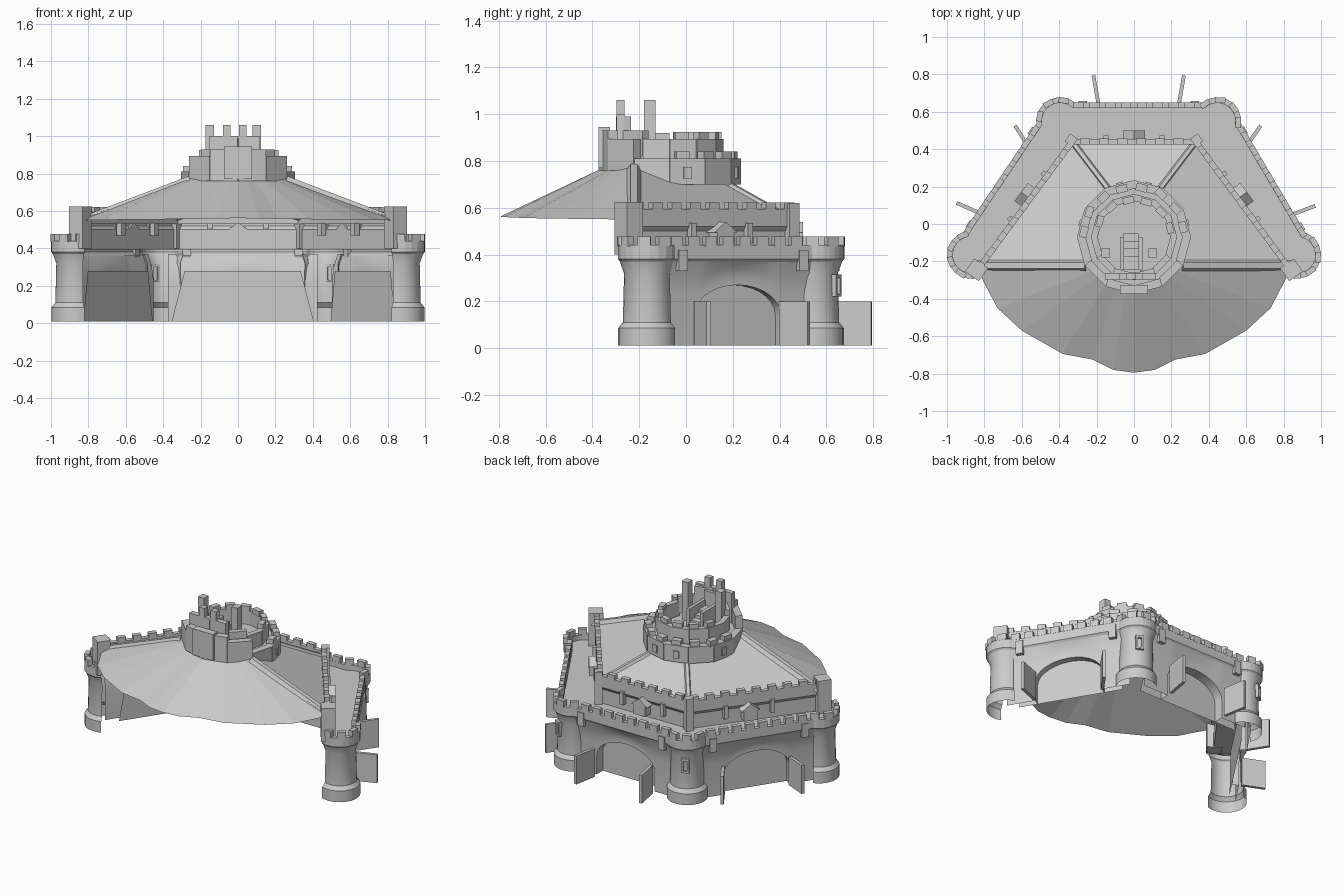
import bpy, bmesh, math
from mathutils import Vector

if "Cube" in bpy.data.objects:
    bpy.data.objects.remove(bpy.data.objects["Cube"])

rad = math.radians

def add(name, verts, faces, smooth=False):
    me = bpy.data.meshes.new(name)
    me.from_pydata([tuple(v) for v in verts], [], faces)
    bm = bmesh.new(); bm.from_mesh(me)
    bmesh.ops.recalc_face_normals(bm, faces=bm.faces)
    bm.to_mesh(me); bm.free()
    ob = bpy.data.objects.new(name, me)
    bpy.context.collection.objects.link(ob)
    if smooth:
        bpy.context.view_layer.objects.active = ob
        ob.select_set(True)
        bpy.ops.object.shade_smooth_by_angle(angle=rad(35))
        ob.select_set(False)
    return ob

def boxes(name, items):
    """items: (x, y, z0, z1, length, depth, rotation)"""
    V, F = [], []
    for x, y, z0, z1, sx, sy, rot in items:
        b = len(V); c, s = math.cos(rot), math.sin(rot)
        for z in (z0, z1):
            for u, v in ((-1, -1), (1, -1), (1, 1), (-1, 1)):
                u, v = u * sx / 2, v * sy / 2
                V.append((x + u * c - v * s, y + u * s + v * c, z))
        F += [[b + i for i in f] for f in ((3, 2, 1, 0), (4, 5, 6, 7), (0, 1, 5, 4),
                                           (1, 2, 6, 5), (2, 3, 7, 6), (3, 0, 4, 7))]
    return add(name, V, F)

def strip(name, pts, prof, smooth=False):
    """sweep an (offset, z) profile along an open plan line, offsets to its right"""
    V, F, m = [], [], len(prof)
    for i, p in enumerate(pts):
        d0 = (p - pts[i - 1]).normalized() if i else (pts[1] - p).normalized()
        d1 = (pts[i + 1] - p).normalized() if i < len(pts) - 1 else d0
        t = (d0 + d1).normalized()
        k = 1 / max(t.dot(d0), 0.6)
        V += [(p.x + t.y * o * k, p.y - t.x * o * k, z) for o, z in prof]
    for i in range(len(pts) - 1):
        F += [(i*m + j, i*m + j + 1, (i+1)*m + j + 1, (i+1)*m + j) for j in range(m - 1)]
    return add(name, V, F, smooth)

def merlons(name, pts, step, size, depth, z0, z1):
    items, carry = [], step / 2
    for a, b in zip(pts, pts[1:]):
        d = b - a; L = d.length; s = carry
        while s < L:
            p = a + d * (s / L)
            items.append((p.x, p.y, z0, z1, size, depth, math.atan2(d.y, d.x)))
            s += step
        carry = s - L
    return boxes(name, items)

def beam(name, a, b, w, h):
    a, b = Vector(a), Vector(b); d = (b - a).normalized()
    s = d.cross(Vector((0, 0, 1))).normalized() * w / 2; u = s.cross(d).normalized() * h / 2
    V = [p + q for p in (a, b) for q in (s - u, s * .5 + u, -s * .5 + u, -s - u)]
    return add(name, V, [(0, 1, 2, 3), (7, 6, 5, 4)] + [(i, (i+1) % 4, (i+1) % 4 + 4, i + 4) for i in range(4)])

def arc(c, r, a0, a1, n=11):
    return [c + r * Vector((math.cos(rad(a0 + (a1 - a0) * i / n)), math.sin(rad(a0 + (a1 - a0) * i / n))))
            for i in range(n + 1)]

# plan: four tower centres and the line of the upper wall, counter-clockwise
C = [Vector(p) for p in ((.872, -.165), (.445, .55), (-.395, .55), (-.872, -.165))]
spans = [(-115, 73), (-8, 131), (49, 188), (107, 295)]
inner = [Vector(p) for p in ((.84, -.25), (.33, .44), (-.33, .44), (-.84, -.25))]

# half-round towers, windows on the two rear ones
windows = []
for i, (c, (a0, a1)) in enumerate(zip(C, spans)):
    ex = 0 if i in (0, 3) else 20
    strip("tower_%d" % i, arc(c, .1, a0 - ex, a1 + ex, 14),
          [(.025, .01), (.025, .085), (.005, .11), (.0, .32), (.018, .37)], True)
    if ex:
        a = (a0 + a1) / 2
        d = Vector((math.cos(rad(a)), math.sin(rad(a))))
        for off, z0, z1, w in ((-.018, .23, .31, .012), (.018, .23, .31, .012), (0, .22, .232, .05), (0, .3, .315, .05)):
            p = c + d * .105 + Vector((-d.y, d.x)) * off
            windows.append((p.x, p.y, z0, z1, .025, w, rad(a)))
boxes("tower_windows", windows)

# outer walls: arched opening, recessed gate panel, open doors
doors, corbels = [], []
for k in range(3):
    A, B = C[k], C[k + 1]
    d = (B - A).normalized(); n = Vector((d.y, -d.x)); L = (B - A).length
    P = lambda u, o, z: (*(A + d * u + n * o), z)
    c, w = L / 2, .215
    arch = [(c - w * math.cos(math.pi * i / 14), .14 + .13 * math.sin(math.pi * i / 14)) for i in range(15)]
    cols = [(.02, .01), (c - w, .01)] + arch + [(c + w, .01), (L - .02, .01)]
    V, F = [], []
    for u, h in cols:
        m = max(h + .03, .23)
        V += [P(u, .055, h), P(u, .055, m), P(u, .065, (m + .37) / 2), P(u, .09, .37)]
    for i in range(len(cols) - 1):
        if cols[i + 1][0] - cols[i][0] > 1e-5:
            F += [(i*4 + j, i*4 + 4 + j, i*4 + 5 + j, i*4 + 1 + j) for j in range(3)]
    add("outer_wall_%d" % k, V, F, True)
    edge = cols[1:-1]
    back = -.01 if k == 1 else .01
    V = [P(u, o, h) for u, h in edge for o in (.055, back)]
    add("arch_reveal_%d" % k, V, [(2*i, 2*i + 2, 2*i + 3, 2*i + 1) for i in range(len(edge) - 1)], True)
    b0, b1 = (.38, .31) if k == 1 else (.335, .29)
    add("gate_panel_%d" % k, [P(c - b0, back, .01), P(c + b0, back, .01), P(c + b1, back, .28),
                              P(c - b1, back, .28)], [(0, 1, 2, 3)])
    for s in (-1, 1):
        rear = (k, s) in ((0, 1), (2, -1))
        t = rad(24 if rear else 10)
        e = (n * math.cos(t) + d * s * math.sin(t)) * .075
        h = A + d * (c + s * w) + n * (.05 if rear else .085 if k == 1 else .07) + e
        if k == 1: e *= 1.07; h += n * .006
        doors.append((h.x, h.y, .01, .2, e.length * 2, .02, math.atan2(e.y, e.x)))
        q = A + d * (c + s * .3) + n * .095
        corbels.append((q.x, q.y, .33, .42, .045, .025, math.atan2(d.y, d.x)))
boxes("gate_doors", doors)
boxes("wall_corbels", corbels)

# outer parapet, battlements and walkway
par = [p for c, (a0, a1) in zip(C, spans) for p in arc(c, .113, a0, a1)]
strip("outer_parapet", par, [(-.005, .36), (.014, .38), (.014, .44), (-.016, .44), (-.016, .4)])
merlons("outer_battlements", par, .085, .055, .03, .435, .478)
poly = par + inner[::-1]
walk = add("walkway", [(p.x, p.y, .405) for p in poly], [list(range(len(poly)))])
bm = bmesh.new(); bm.from_mesh(walk.data)
bmesh.ops.triangulate(bm, faces=bm.faces); bm.to_mesh(walk.data); bm.free()

# upper wall with battlements, corner posts, dormers and small posts
strip("upper_wall", inner, [(0, .395), (0, .5), (.015, .52), (.015, .595), (-.015, .595), (-.015, .53)])
merlons("upper_battlements", inner, .1, .052, .032, .59, .622)
boxes("corner_posts", [(s * .335, .45, .4, .62, .05, .05, s * .6) for s in (-1, 1)]
      + [(s * .842, -.245, .4, .625, .085, .09, -s * .95) for s in (-1, 1)])
posts = []
for k in range(3):
    A, B = inner[k], inner[k + 1]
    d = (B - A).normalized(); n = Vector((d.y, -d.x)); m = (A + B) / 2 + d * (.05, 0, -.05)[k]
    prof = [(-.045, .43), (.045, .43), (.045, .495), (.06, .495), (0, .54), (-.06, .495), (-.045, .495)]
    V = [(*(m + d * u + n * o), z) for o in (-.0, .06) for u, z in prof]
    add("dormer_%d" % k, V, [tuple(range(7)), tuple(range(7, 14))]
        + [(i, (i+1) % 7, (i+1) % 7 + 7, i + 7) for i in range(7)])
    for s in (-.15, .15):
        q = m + d * s + n * .018
        posts.append((q.x, q.y, .45, .535, .026, .03, math.atan2(d.y, d.x)))
        if k != 1:
            q = m + d * s - n * .025
            posts.append((q.x, q.y, .47, .535, .04, .03, math.atan2(d.y, d.x)))
boxes("wall_posts", posts)

# roof planes behind, fan roof in front, ridge beams
out = [(p.x, p.y, .555) for p in inner]
top = [(.26, -.23, .775), (.14, .19, .695), (-.14, .19, .695), (-.26, -.23, .775)]
add("rear_roof", out + top, [(i, i + 1, i + 5, i + 4) for i in range(3)])
half = [(.835, -.25), (.73, -.45), (.6, -.57), (.38, -.695), (.22, -.725), (.11, -.78)]
rim = half + [(0, -.795)] + [(-x, y) for x, y in half[::-1]]
V = []
for i, (x, y) in enumerate(rim):
    t = 1 - i / 6
    V += [(x, y, .55 + .012 * (1 - abs(t))), (.26 * t, -.345 + .115 * abs(t), .775)]
add("front_fan_roof", V, [(2*i, 2*i + 2, 2*i + 3, 2*i + 1) for i in range(12)])
for i in range(4):
    front = i in (0, 3)
    a, b = Vector(out[i]), Vector(top[i])
    if front:
        a.y = b.y = -.222
    beam("roof_ridge_%d" % i, a, b, .06 if front else .04, .024)

# stepped round keep: rings of flat wall segments
def ring(name, r, z0, top_fn, thick, n=12):
    items = []
    for i in range(n):
        a = 2 * math.pi * (i + .5) / n
        f = -math.sin(a)
        items.append((r * math.cos(a), -.07 + r * math.sin(a), z0 + .06 * (f > .3), top_fn(f),
                      2 * r * math.tan(math.pi / n) * 1.06, thick, a + math.pi / 2))
    boxes(name, items)

def circle(r, n=12):
    return [Vector((r * math.cos(2 * math.pi * i / n), -.07 + r * math.sin(2 * math.pi * i / n))) for i in range(n + 1)]

ring("keep_outer_ring", .272, .7, lambda f: .93 if f > .9 else .895 if f > .6 else .81, .045)
ring("keep_inner_ring", .205, .76, lambda f: .99 if f > .9 else .93 if f > .6 else .895, .035)
merlons("keep_outer_battlements", circle(.275)[:7], .11, .06, .04, .8, .84)
merlons("keep_inner_battlements", circle(.205)[:7], .1, .06, .035, .89, .925)
add("keep_floor", [(p.x, p.y, .8) for p in circle(.27)[:-1]], [list(range(12))])

# pillars, front crest and seat with steps inside the keep
boxes("keep_pillars", [(x, -.155, .8, 1.06, .045, .05, 0) for x in (-.15, .1)]
      + [(x, -.28, .9, 1.06, .04, .035, 0) for x in (-.06, .025)])
boxes("front_crest", [(-.02, -.28, .8, 1.0, .27, .035, 0), (0, -.35, .77, .945, .15, .05, 0)])
boxes("seat", [(-.015, -.21, .8, .88, .1, .08, 0), (-.015, -.25, .8, .98, .1, .02, 0)]
      + [(s * .05 - .015, -.16, .8, .92, .022, .18, 0) for s in (-1, 1)]
      + [(-.015, -.15 + .04 * i, .8, .86 - .02 * i, .08, .04, 0) for i in range(3)])
# small windows on the keep
boxes("keep_windows", [(.297 * math.cos(rad(a)), -.07 + .297 * math.sin(rad(a)), .725, .775, .012, .035, rad(a))
                       for a in (15, 75, 105, 165)])
